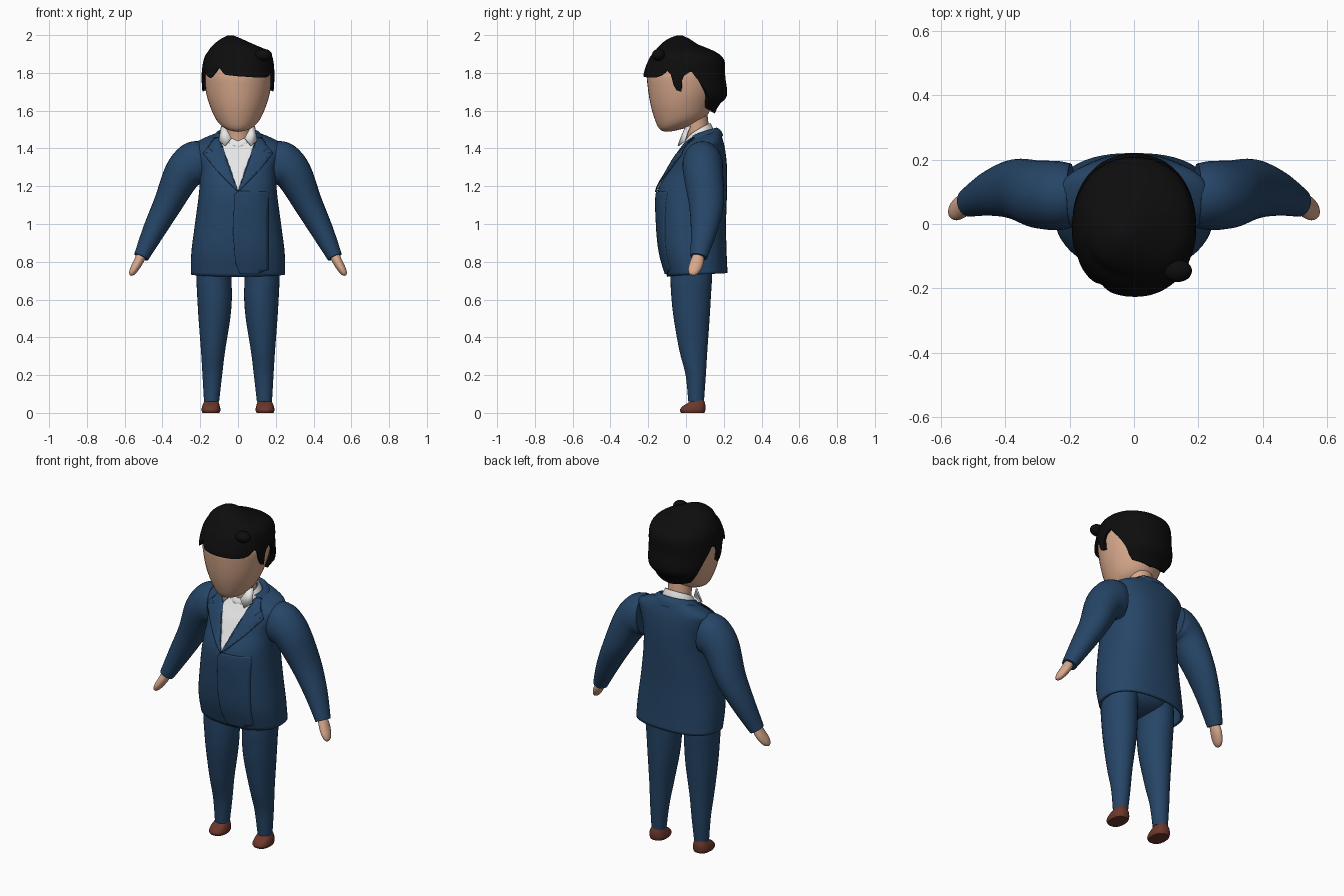
import bpy, bmesh, math
from mathutils import Vector
from mathutils.bvhtree import BVHTree

if "Cube" in bpy.data.objects:
    bpy.data.objects.remove(bpy.data.objects["Cube"])


def material(name, rgb):
    m = bpy.data.materials.new(name)
    m.diffuse_color = (*rgb, 1)
    m.use_nodes = True
    m.node_tree.nodes["Principled BSDF"].inputs["Base Color"].default_value = m.diffuse_color
    return m


BLUE = material("navy cloth", (0.019, 0.060, 0.135))
SKIN = material("skin", (0.68, 0.39, 0.26))
WHITE = material("white shirt", (0.80, 0.80, 0.80))
BLACK = material("black hair", (0.004, 0.004, 0.004))
BROWN = material("brown leather", (0.15, 0.038, 0.024))


def finish(name, bm, mat, mirror=False, thick=0, angle=40):
    bmesh.ops.recalc_face_normals(bm, faces=bm.faces[:])
    me = bpy.data.meshes.new(name)
    bm.to_mesh(me)
    bm.free()
    me.materials.append(mat)
    ob = bpy.data.objects.new(name, me)
    bpy.context.collection.objects.link(ob)
    bpy.ops.object.select_all(action='DESELECT')
    ob.select_set(True)
    bpy.context.view_layer.objects.active = ob
    bpy.ops.object.shade_smooth_by_angle(angle=math.radians(angle))
    if thick:
        s = ob.modifiers.new("thickness", 'SOLIDIFY')
        s.thickness, s.offset = thick, -1
    if mirror:
        ob.modifiers.new("mirror", 'MIRROR')
    return ob


def spline(rows, steps=5):
    """Catmull-Rom interpolation of rows of numbers."""
    out = []
    for i in range(len(rows) - 1):
        p = [rows[max(0, min(len(rows) - 1, i + k))] for k in (-1, 0, 1, 2)]
        for s in range(steps):
            t = s / steps
            out.append([0.5 * (2 * b + (c - a) * t + (2 * a - 5 * b + 4 * c - d) * t * t
                               + (3 * b - a - 3 * c + d) * t ** 3) for a, b, c, d in zip(*p)])
    return out + [list(rows[-1])]


def skin_rings(rings, cap0=True, cap1=True, closed=True):
    bm = bmesh.new()
    vs = [[bm.verts.new(p) for p in r] for r in rings]
    n = len(vs[0])
    for a, b in zip(vs, vs[1:]):
        for j in range(n if closed else n - 1):
            k = (j + 1) % n
            bm.faces.new((a[j], a[k], b[k], b[j]))
    if cap0:
        bm.faces.new(vs[0])
    if cap1:
        bm.faces.new(vs[-1])
    return bm


def oval(cx, f, b, rx, a, e=2.0):
    """Point of a superellipse between front f and back b."""
    c, s = math.cos(a), math.sin(a)
    return (cx + rx * math.copysign(abs(c) ** (2 / e), c),
            (f + b) / 2 + (b - f) / 2 * math.copysign(abs(s) ** (2 / e), s))


def loft(rows, e=2.0, n=40, arc=None, **caps):
    """Rows: z at front, z at back, y front, y back, half width, centre x."""
    a0, a1 = arc or (0, 360)
    cnt = n + 1 if arc else n
    rings = []
    for zf, zb, f, b, rx, cx in spline(rows):
        ring = []
        for j in range(cnt):
            a = math.radians(a0 + (a1 - a0) * j / n)
            x, y = oval(cx, f, b, rx, a, e)
            t = max(0, min(1, (y - f) / (b - f)))
            ring.append((x, y, zf + (zb - zf) * t ** 0.6))
        rings.append(ring)
    return skin_rings(rings, closed=arc is None, **caps)


def tube(rows, n=28):
    """Rows: x, y, z, radius along y, radius across."""
    pts = spline(rows)
    rings = []
    for i, (x, y, z, ry, rn) in enumerate(pts):
        d = Vector(pts[min(i + 1, len(pts) - 1)][:3]) - Vector(pts[max(i - 1, 0)][:3])
        across = d.cross(Vector((0, 1, 0))).normalized()
        side = across.cross(d).normalized()
        rings.append([Vector((x, y, z)) + side * ry * math.cos(a) + across * rn * math.sin(a)
                      for a in (2 * math.pi * j / n for j in range(n))])
    return skin_rings(rings)


def ball(name, loc, size, mat):
    bm = bmesh.new()
    bmesh.ops.create_uvsphere(bm, u_segments=24, v_segments=14, radius=1)
    for v in bm.verts:
        v.co = Vector(loc) + Vector(p * s for p, s in zip(v.co, size))
    return finish(name, bm, mat)


# Jacket body, open at the hem
jacket = finish("jacket_body", loft([
    (.72, .74, -.10, .22, .25, 0), (.85, .85, -.135, .215, .247, 0),
    (1.0, 1.0, -.15, .212, .228, 0), (1.17, 1.17, -.15, .217, .206, 0),
    (1.27, 1.30, -.10, .217, .202, 0), (1.34, 1.395, -.06, .207, .225, 0),
    (1.38, 1.445, -.03, .195, .228, 0), (1.41, 1.485, -.01, .18, .15, 0),
    (1.425, 1.495, 0, .165, .09, 0)], e=2.4, n=56, cap0=False), BLUE, thick=.015)
tree = BVHTree.FromPolygons([v.co for v in jacket.data.vertices],
                            [p.vertices[:] for p in jacket.data.polygons])


def patch(name, outline, mat, lift, mirror=False, thick=.008):
    """Flat outline in x, z laid onto the jacket front."""
    bm = bmesh.new()
    face = bm.faces.new([bm.verts.new((x, 0, z)) for x, z in outline])
    bmesh.ops.triangulate(bm, faces=[face])
    for axis, lo, hi in ((0, -12, 13), (2, 35, 76)):
        for k in range(lo, hi):
            co = Vector((0, 0, 0))
            co[axis] = k * .02 + .003
            no = Vector((axis == 0, 0, axis == 2))
            bmesh.ops.bisect_plane(bm, geom=bm.verts[:] + bm.edges[:] + bm.faces[:],
                                   plane_co=co, plane_no=no)
    for v in bm.verts:
        hit = tree.ray_cast(Vector((v.co.x, -1, v.co.z)), Vector((0, 1, 0)))[0]
        if hit is None:
            hit = tree.find_nearest(Vector((v.co.x, 0, v.co.z)))[0]
        v.co.y = hit.y - (lift(v.co.x) if callable(lift) else lift)
    ob = finish(name, bm, mat, mirror)
    s = ob.modifiers.new("thickness", 'SOLIDIFY')
    s.thickness, s.offset = thick, 0
    return ob


# Shirt front, lapels and overlapping front panel
patch("shirt_front", [(0, 1.175), (.095, 1.42), (.05, 1.43), (-.05, 1.43), (-.095, 1.42)],
      WHITE, .003, thick=.004)
patch("lapel", [(0, 1.17), (.11, 1.28), (.185, 1.37), (.135, 1.385), (.16, 1.405), (.125, 1.455),
                (.10, 1.455), (.085, 1.41)], BLUE, .011, mirror=True)
patch("front_panel", [(-.02, 1.15), (0, 1.175), (.16, 1.17), (.16, .76), (.10, .735), (.01, .735),
                      (-.015, .80), (-.026, .95)],
      BLUE, lambda x: .009 * max(0, 1 - x / .16) - .002, thick=.004)

# Jacket collar round the back of the neck
finish("jacket_collar", loft([(1.40, 1.465, -.02, .197, .15, 0), (1.42, 1.495, -.01, .185, .128, 0),
                              (1.44, 1.51, 0, .16, .105, 0), (1.43, 1.49, .005, .145, .095, 0)],
                             arc=(-35, 215), cap0=False, cap1=False), BLUE)

# Shirt collar with two wings
finish("shirt_collar", loft([(1.41, 1.48, -.015, .15, .10, 0), (1.425, 1.51, -.01, .142, .09, 0),
                             (1.44, 1.535, 0, .13, .08, 0)], cap0=False, cap1=False), WHITE, thick=.006)
wing = bmesh.new()
wing.faces.new([wing.verts.new(p) for p in (
    (.035, -.03, 1.455), (.07, -.005, 1.515), (.09, .02, 1.52), (.102, -.01, 1.44), (.07, -.045, 1.415))])
bmesh.ops.triangulate(wing, faces=wing.faces[:])
finish("collar_wing", wing, WHITE, mirror=True, thick=.008)

# Sleeves and hands
finish("sleeve", tube([(.195, .088, 1.325, .10, .113), (.235, .088, 1.315, .107, .118),
                       (.295, .092, 1.26, .105, .10), (.37, .108, 1.11, .093, .077),
                       (.445, .095, .965, .070, .06), (.513, .067, .825, .045, .04)]), BLUE, mirror=True)
finish("hand", tube([(.508, .067, .84, .028, .026), (.53, .057, .795, .036, .025),
                     (.552, .042, .757, .032, .021), (.564, .033, .737, .020, .014),
                     (.569, .030, .729, .006, .005)]), SKIN, mirror=True)

# Trousers
finish("trouser_leg", loft([
    (.06, .06, .012, .095, .040, .140), (.20, .20, -.002, .105, .052, .136),
    (.33, .33, -.035, .113, .064, .132), (.50, .50, -.065, .125, .084, .125),
    (.62, .62, -.078, .132, .092, .124), (.72, .72, -.082, .138, .093, .127),
    (.85, .85, -.08, .14, .10, .115)], n=32), BLUE, mirror=True)
ball("trouser_seat", (0, .035, .81), (.20, .125, .09), BLUE)

# Shoes
finish("shoe", loft([(0, 0, -.026, .098, .045, .143), (.015, .018, -.032, .103, .050, .143),
                     (.035, .045, -.018, .102, .045, .143), (.055, .075, .015, .092, .034, .141)],
                    e=2.4, n=28), BROWN, mirror=True, angle=50)

# Neck and egg-shaped head
finish("neck", tube([(0, .072, 1.40, .066, .068), (0, .062, 1.49, .062, .066),
                     (0, .045, 1.60, .066, .07)]), SKIN)
finish("head", loft([
    (1.488, 1.491, -.105, -.075, .018, 0), (1.498, 1.51, -.135, .0, .068, 0),
    (1.535, 1.56, -.158, .10, .115, 0), (1.62, 1.65, -.185, .148, .154, 0),
    (1.72, 1.73, -.202, .175, .175, 0), (1.80, 1.80, -.205, .18, .179, 0),
    (1.88, 1.88, -.17, .16, .15, 0), (1.92, 1.92, -.11, .10, .10, 0),
    (1.935, 1.935, -.04, .03, .03, 0)]), SKIN)

# Hair shell: outline by height, hairline by angle from the front
HAIR = spline([(1.57, -.2, .145, .150, 0), (1.63, -.205, .175, .172, 0), (1.68, -.212, .217, .187, 0),
               (1.78, -.226, .208, .193, 0), (1.87, -.198, .202, .184, .002),
               (1.915, -.165, .15, .160, .002), (1.95, -.135, .065, .108, -.022),
               (1.98, -.095, .02, .055, -.035), (1.998, -.05, -.02, .016, -.04)], 8)
SIDE = [(58, 1.785), (66, 1.81), (73, 1.79), (76, 1.71), (84, 1.70), (88, 1.78), (98, 1.81),
        (110, 1.75), (122, 1.67), (138, 1.605), (180, 1.585)]
RIGHT = [(0, 1.782), (30, 1.775), (48, 1.775)] + SIDE
LEFT = [(0, 1.782), (20, 1.79), (31, 1.83), (38, 1.80), (48, 1.772)] + SIDE


def lookup(table, x):
    for a, b in zip(table, table[1:]):
        if x <= b[0]:
            t = max(0, (x - a[0]) / (b[0] - a[0]))
            return [p + (q - p) * t for p, q in zip(a, b)]
    return list(table[-1])


N, ROWS = 120, 22
columns = []
for j in range(N):
    deg = 360 * j / N - 180
    z0 = lookup(RIGHT if deg >= 0 else LEFT, abs(deg))[1]
    col = []
    for i in range(ROWS + 1):
        z = z0 + (1.998 - z0) * (i / ROWS) ** 0.85
        _, f, b, rx, cx = lookup(HAIR, z)
        col.append((*oval(cx, f, b, rx, math.radians(deg - 90), 2.15), z))
    x, y, z = col[0]
    columns.append([(x * .86, y * .86, z + .012)] + col)
finish("hair", skin_rings(list(zip(*columns)), cap0=False), BLACK, angle=50)
ball("hair_tuft", (.135, -.145, 1.895), (.045, .035, .032), BLACK)
